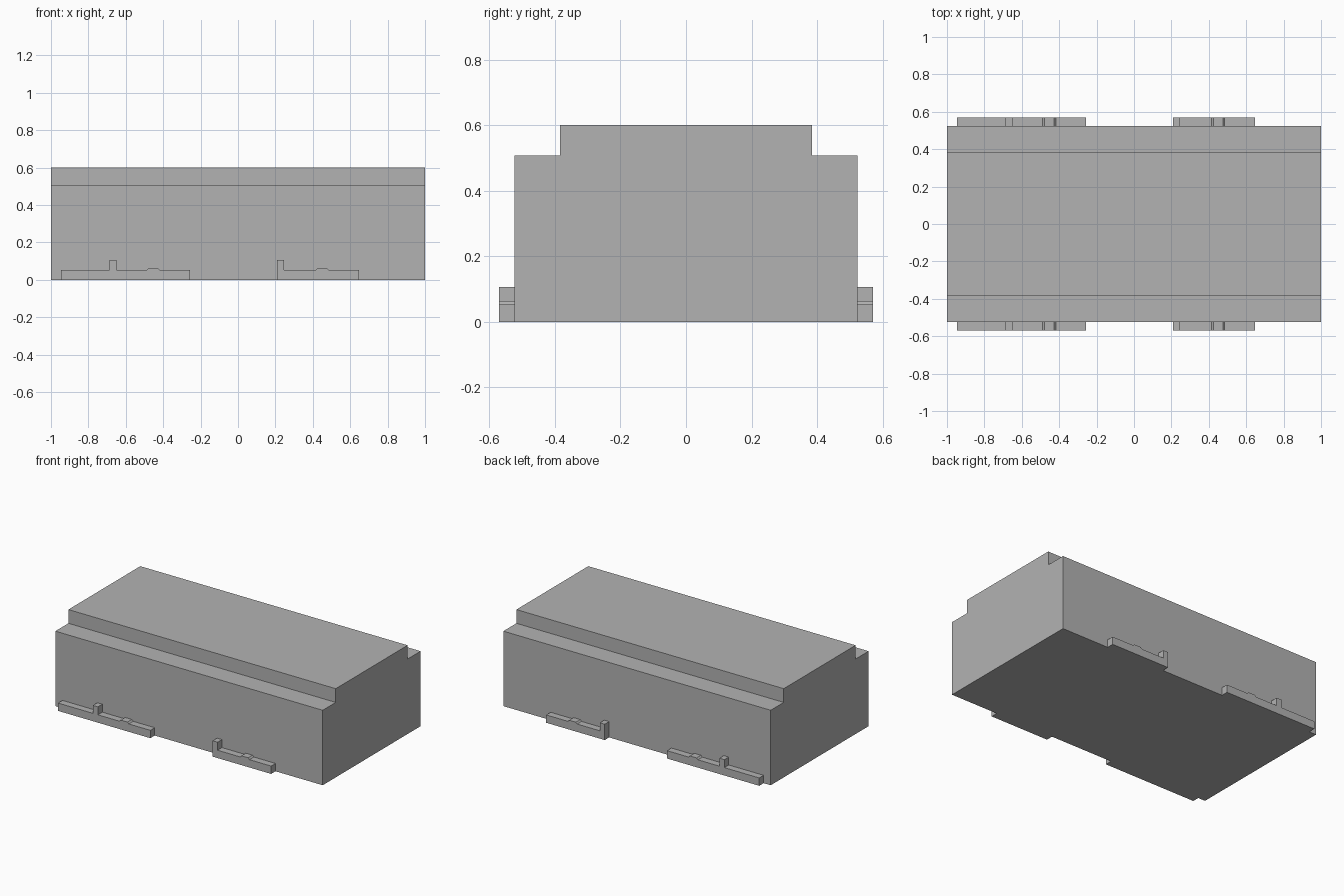
import bpy
import bmesh
from mathutils import Vector

cube = bpy.data.objects.get("Cube")
if cube:
    bpy.data.objects.remove(cube, do_unlink=True)

grey = bpy.data.materials.new("plain_grey")
grey.use_nodes = True
colour = (0.45, 0.45, 0.45, 1)
grey.diffuse_color = colour
grey.node_tree.nodes["Principled BSDF"].inputs["Base Color"].default_value = colour


def extrude_profile(name, points, offset):
    """Extrude a closed flat profile along the offset vector."""
    bm = bmesh.new()
    face = bm.faces.new([bm.verts.new(p) for p in points])
    result = bmesh.ops.extrude_face_region(bm, geom=[face], use_keep_orig=True)
    moved = [g for g in result["geom"] if isinstance(g, bmesh.types.BMVert)]
    bmesh.ops.translate(bm, verts=moved, vec=Vector(offset))
    bmesh.ops.recalc_face_normals(bm, faces=bm.faces)
    mesh = bpy.data.meshes.new(name)
    bm.to_mesh(mesh)
    bm.free()
    mesh.materials.append(grey)
    obj = bpy.data.objects.new(name, mesh)
    bpy.context.collection.objects.link(obj)
    return obj


# Main block with a stepped top
WIDE, NARROW, STEP, TOP = 0.523, 0.384, 0.507, 0.6
half = [(WIDE, 0), (WIDE, STEP), (NARROW, STEP), (NARROW, TOP)]
section = half + [(-y, z) for y, z in reversed(half)]
extrude_profile("stepped_body", [(-1, y, z) for y, z in section], (2, 0, 0))

# Side rails: a low bar with an upright post and a shallow bump
OUTER, BAR, POST, BUMP = 0.57, 0.053, 0.107, 0.063


def side_rail(name, start, end, post, bump):
    outline = [(start, 0), (start, BAR)] if start < post else [(start, 0)]
    outline += [(post, BAR)] if start < post else []
    outline += [(post, POST), (post + 0.037, POST), (post + 0.037, BAR)]
    outline += [(bump - 0.035, BAR), (bump - 0.025, BUMP),
                (bump + 0.025, BUMP), (bump + 0.035, BAR)]
    outline += [(end, BAR), (end, 0)]
    for side, label in ((-1, "front"), (1, "back")):
        extrude_profile(f"{label}_{name}", [(x, side * WIDE, z) for x, z in outline],
                        (0, side * (OUTER - WIDE), 0))


side_rail("long_rail", -0.947, -0.257, -0.686, -0.453)
side_rail("short_rail", 0.209, 0.647, 0.209, 0.45)
